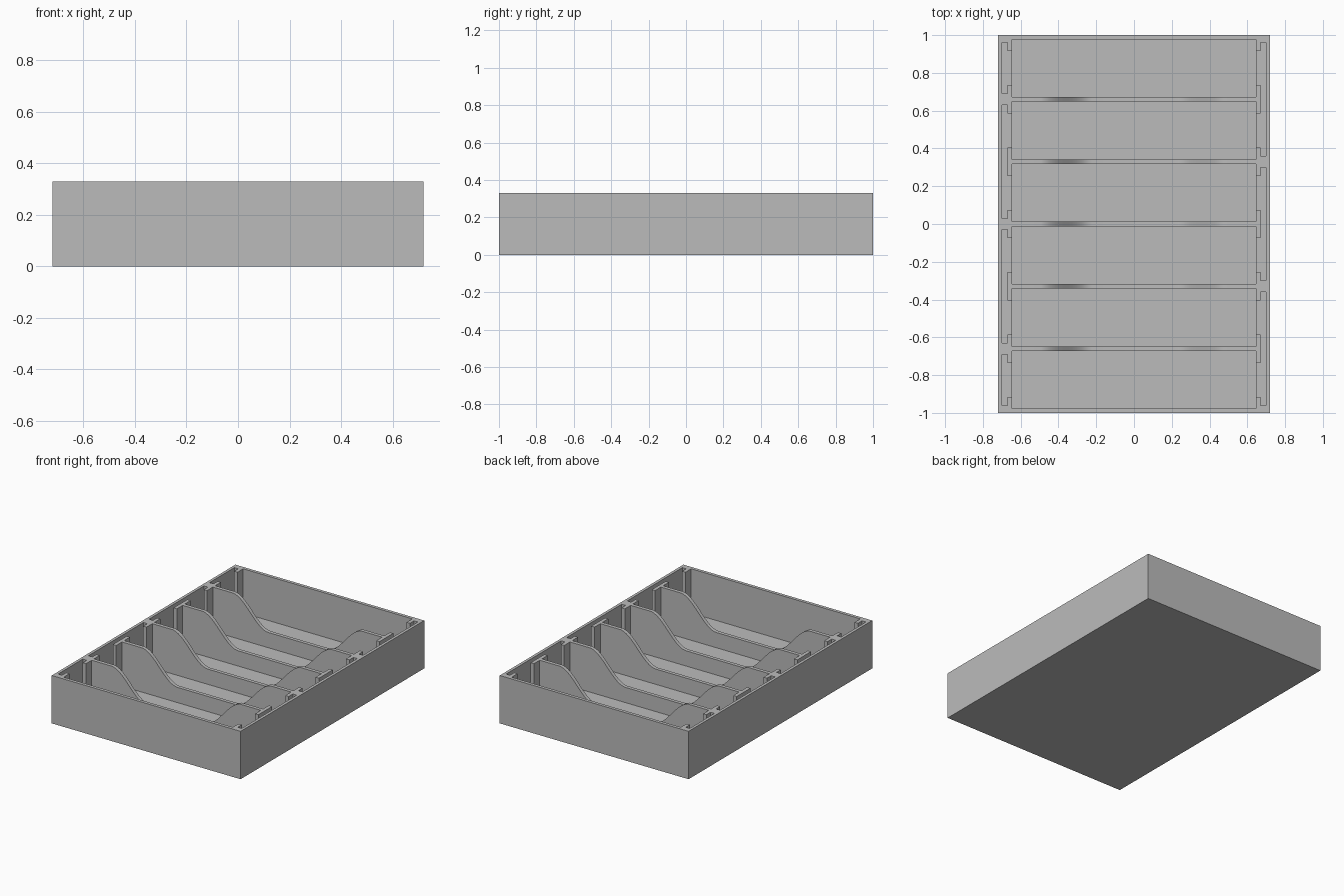
import bpy, bmesh, math

if "Cube" in bpy.data.objects:
    bpy.data.objects.remove(bpy.data.objects["Cube"])

HEIGHT, PITCH = 0.33, 0.33
BAY_FLOOR, SLOT_FLOOR = 0.025, 0.04
ABOVE = HEIGHT + 0.1
CENTRES = [(i - 2.5) * PITCH for i in range(6)]

grey = bpy.data.materials.new("plain grey plastic")
grey.use_nodes = True
grey.diffuse_color = (0.5, 0.5, 0.5, 1)
grey.node_tree.nodes["Principled BSDF"].inputs["Base Color"].default_value = (0.5, 0.5, 0.5, 1)


def add_box(bm, x0, x1, y0, y1, z0, z1):
    verts = bmesh.ops.create_cube(bm, size=1)["verts"]
    for v in verts:
        v.co.x = x0 if v.co.x < 0 else x1
        v.co.y = y0 if v.co.y < 0 else y1
        v.co.z = z0 if v.co.z < 0 else z1


def make_object(name, bm):
    bmesh.ops.recalc_face_normals(bm, faces=bm.faces)
    mesh = bpy.data.meshes.new(name)
    bm.to_mesh(mesh)
    bm.free()
    mesh.materials.append(grey)
    obj = bpy.data.objects.new(name, mesh)
    bpy.context.collection.objects.link(obj)
    return obj


def boxes(name, specs):
    bm = bmesh.new()
    for spec in specs:
        add_box(bm, *spec)
    return make_object(name, bm)


# Solid block of the tray
tray = boxes("tray", [(-0.72, 0.72, -1, 1, 0, HEIGHT)])

# Six long bays
bays = boxes("bay_cutter", [(-0.645, 0.645, c - 0.1525, c + 0.1525, BAY_FLOOR, ABOVE)
                            for c in CENTRES])

# Openings from each bay end into its contact slot
openings = boxes("opening_cutter", [(min(s * 0.6, s * 0.685), max(s * 0.6, s * 0.685),
                                     c - 0.09, c + 0.09, SLOT_FLOOR, ABOVE)
                                    for c in CENTRES for s in (-1, 1)])

# Contact slots: three pairs on the left, single-pair-pair-single on the right
groups = [(1, 0, 1), (1, 2, 3), (1, 4, 5),
          (-1, 0, 0), (-1, 1, 2), (-1, 3, 4), (-1, 5, 5)]
slots = boxes("slot_cutter", [(min(s * 0.67, s * 0.7), max(s * 0.67, s * 0.7),
                               CENTRES[a] - 0.135, CENTRES[b] + 0.135, SLOT_FLOOR, ABOVE)
                              for s, a, b in groups])

# Smooth dip that lowers the middle of every divider
STEPS, LOW, TOP = 16, 0.13, HEIGHT + 0.001
half = []
for i in range(STEPS + 1):
    t = i / STEPS
    half.append((0.5 - 0.28 * t, LOW + (TOP - LOW) * (1 + math.cos(math.pi * t)) / 2))
profile = [(0.5, ABOVE)] + half
profile += [(-x, z) for x, z in reversed(profile)]
bm = bmesh.new()
face = bm.faces.new([bm.verts.new((x, -0.8, z)) for x, z in profile])
side = bmesh.ops.extrude_face_region(bm, geom=[face])["geom"]
bmesh.ops.translate(bm, vec=(0, 1.6, 0), verts=[g for g in side if isinstance(g, bmesh.types.BMVert)])
dip = make_object("dip_cutter", bm)

# Carve the tray, then discard the cutters
bpy.ops.object.select_all(action="DESELECT")
bpy.context.view_layer.objects.active = tray
tray.select_set(True)
for cutter in (bays, openings, slots, dip):
    cutter.hide_render = True
    mod = tray.modifiers.new(cutter.name, "BOOLEAN")
    mod.operation, mod.solver, mod.object = "DIFFERENCE", "EXACT", cutter
    bpy.ops.object.modifier_apply(modifier=mod.name)
    bpy.data.objects.remove(cutter)

bpy.ops.object.shade_smooth_by_angle(angle=math.radians(30))
